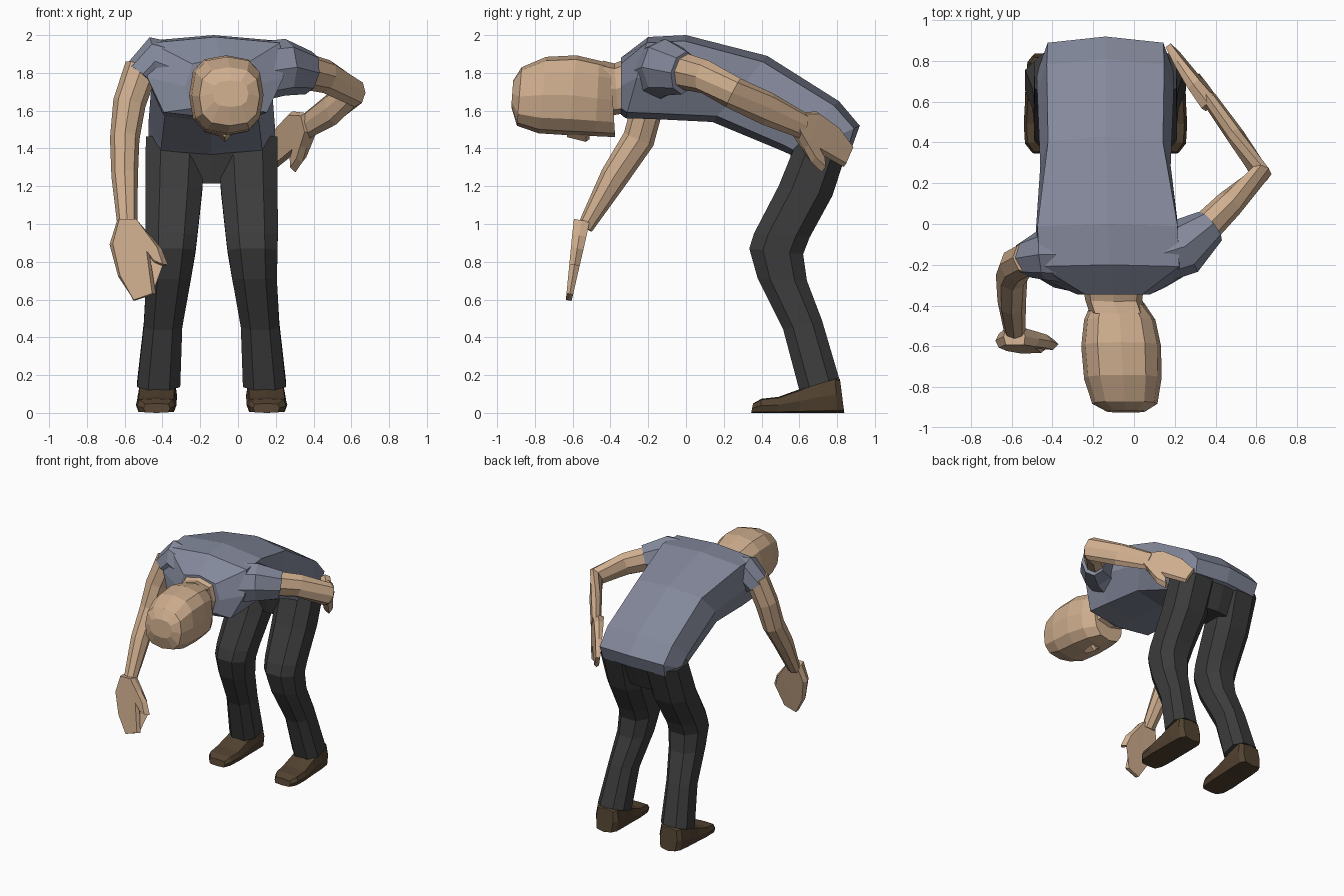
import bpy, bmesh
from math import sin, cos, pi
from mathutils import Vector as V


def material(name, rgb):
    m = bpy.data.materials.new(name)
    m.diffuse_color = (*rgb, 1)
    return m


SHIRT = material("shirt_blue", (.23, .25, .33))
SKIN = material("skin", (.62, .42, .27))
PANTS = material("dark_cloth", (.045, .045, .046))
LEATHER = material("brown_leather", (.085, .055, .03))


def loft(name, rings, mat, triangulate=False):
    """Skin a list of equal rings and cap both ends."""
    bm = bmesh.new()
    rows = [[bm.verts.new(p) for p in r] for r in rings]
    n = len(rows[0])
    for a, b in zip(rows, rows[1:]):
        for i in range(n):
            j = (i + 1) % n
            bm.faces.new((a[i], a[j], b[j], b[i]))
    bm.faces.new(rows[0])
    bm.faces.new(rows[-1])
    if triangulate:
        bmesh.ops.triangulate(bm, faces=[f for f in bm.faces if len(f.verts) > 4])
    bmesh.ops.recalc_face_normals(bm, faces=bm.faces)
    me = bpy.data.meshes.new(name)
    bm.to_mesh(me)
    bm.free()
    me.materials.append(mat)
    ob = bpy.data.objects.new(name, me)
    bpy.context.collection.objects.link(ob)
    return ob


def power(c, p):
    return (1 if c > 0 else -1) * abs(c) ** p if abs(c) > 1e-6 else 0


def sections(name, secs, mat, n=8, p=.65, phase=0):
    """Sections symmetric in x: centre x, half width, (y, z) of the low/front and
    high/back end, then optional boxiness and side taper."""
    rings = []
    for cx, hw, y0, z0, y1, z1, *opt in secs:
        q = opt[0] if opt else p
        k = opt[1] if len(opt) > 1 else 0
        g = power(cos(phase), q)
        ring = []
        for i in range(n):
            a = 2 * pi * i / n + phase
            c, s = power(cos(a), q) / g, power(sin(a), q) / g
            t = (s + 1) / 2
            ring.append(V((cx + hw * c * (1 + k * s), y0 + (y1 - y0) * t, z0 + (z1 - z0) * t)))
        rings.append(ring)
    return loft(name, rings, mat)


def tube(name, path, ref, mat, n=8):
    """Path points x, y, z with two radii; ref orients the rings."""
    pts = [V(q[:3]) for q in path]
    rings = []
    for i, q in enumerate(path):
        t = (pts[min(i + 1, len(pts) - 1)] - pts[max(i - 1, 0)]).normalized()
        u = t.cross(V(ref)).normalized()
        v = u.cross(t)
        rings.append([pts[i] + u * q[3] * cos(2 * pi * k / n) + v * q[4] * sin(2 * pi * k / n)
                      for k in range(n)])
    return loft(name, rings, mat)


# Hand outline: distance along fingers, distance towards thumb
HAND = [(-.02, -.055), (.11, -.095), (.28, -.05), (.41, .035), (.375, .15), (.15, .115),
        (.2, .16), (.22, .215), (.13, .18), (.06, .12), (-.02, .05)]


def hand(name, wrist, along, thumb, scale=1):
    d = V(along).normalized()
    t = V(thumb)
    t = (t - d * t.dot(d)).normalized()
    nrm = d.cross(t)
    rings = []
    for side, f in ((-1, .85), (0, 1), (1, .85)):
        rings.append([V(wrist) + d * a * scale + t * (b * f + .02 * (1 - f))
                      + nrm * side * (.042 - .065 * max(a, 0)) for a, b in HAND])
    loft(name, rings, SKIN, True)


# Shirt torso, bent forward from hem to neck
sections("shirt_torso", [
    (-.14, .325, .61, 1.34, .88, 1.41, .5),
    (-.14, .335, .57, 1.36, .92, 1.52, .55, .03),
    (-.14, .335, .49, 1.395, .81, 1.65, .55, .05),
    (-.14, .32, .14, 1.54, .43, 1.89, .55, .08),
    (-.13, .355, -.16, 1.555, 0, 2.0, .42, .14),
    (-.12, .36, -.32, 1.56, -.2, 1.99, .45, .13),
    (-.1, .18, -.345, 1.58, -.345, 1.88, .7)], SHIRT)

# Sleeves
tube("left_sleeve", [(-.3, -.15, 1.81, .14, .14), (-.45, -.15, 1.86, .13, .125),
                     (-.515, -.17, 1.78, .1, .095)], (0, 1, 0), SHIRT)
tube("right_sleeve", [(.06, -.17, 1.8, .14, .16), (.25, -.11, 1.83, .14, .15),
                      (.375, -.01, 1.8, .09, .115)], (0, 0, 1), SHIRT)

# Hanging arm and arm resting on the hip
tube("hanging_arm", [(-.51, -.165, 1.83, .09, .085), (-.575, -.2, 1.64, .087, .085),
                     (-.6, -.25, 1.45, .078, .085), (-.6, -.38, 1.25, .07, .075),
                     (-.585, -.535, .98, .052, .042)], (0, 1, 0), SKIN)
hand("hanging_hand", (-.585, -.555, 1.0), (0, -.065, -.4), (1, 0, 0))
tube("bent_arm", [(.33, -.04, 1.815, .08, .1), (.47, .1, 1.78, .07, .09),
                  (.62, .25, 1.695, .055, .085), (.5, .43, 1.61, .045, .09),
                  (.365, .62, 1.52, .038, .07)], (0, 0, 1), SKIN)
hand("hip_hand", (.365, .6, 1.53), (-.19, .26, -.085), (.12, 0, -1), .88)

# Head hanging face down, neck and nose
sections("head", [
    (-.04, .095, -.925, 1.62, -.915, 1.76),
    (-.045, .16, -.895, 1.52, -.87, 1.83),
    (-.055, .19, -.78, 1.48, -.74, 1.885),
    (-.063, .196, -.62, 1.47, -.58, 1.893),
    (-.07, .175, -.48, 1.465, -.46, 1.865),
    (-.08, .13, -.375, 1.46, -.4, 1.85)], SKIN, 12, .75)
sections("neck", [(-.08, .14, -.42, 1.57, -.44, 1.865), (-.1, .14, -.36, 1.58, -.38, 1.85),
                  (-.1, .155, -.25, 1.6, -.3, 1.88)], SKIN)
sections("nose", [(-.07, .015, -.63, 1.46, -.63, 1.49), (-.07, .035, -.53, 1.435, -.53, 1.5),
                  (-.07, .03, -.51, 1.45, -.51, 1.5)], SKIN, 4)

# Trouser seat
sections("trouser_seat", [
    (-.14, .335, .54, 1.48, .84, 1.5, .4),
    (-.14, .3, .55, 1.38, .85, 1.4, .4),
    (-.14, .11, .58, 1.215, .78, 1.215, .4)], PANTS)

# Trouser legs and shoes, mirrored about the body centre
for side, s in (("left", -1), ("right", 1)):
    def cx(d):
        return -.14 + s * d
    sections(side + "_trouser_leg", [
        (cx(.28), .114, .6, .12, .81, .185),
        (cx(.257), .102, .515, .44, .72, .49),
        (cx(.228), .118, .38, .71, .64, .7),
        (cx(.217), .132, .335, .87, .62, .84),
        (cx(.213), .138, .36, .95, .655, .93),
        (cx(.2), .15, .49, 1.2, .775, 1.15),
        (cx(.19), .158, .6, 1.47, .87, 1.44)], PANTS, 8, .8, pi / 8)
    sections(side + "_shoe", [
        (cx(.29), .07, .345, 0, .355, .05),
        (cx(.295), .1, .39, 0, .4, .075),
        (cx(.293), .108, .49, 0, .49, .085),
        (cx(.29), .105, .6, 0, .6, .125),
        (cx(.287), .105, .72, 0, .7, .17),
        (cx(.283), .1, .8, 0, .79, .19),
        (cx(.283), .075, .838, 0, .815, .18)], LEATHER, 8, .4)
